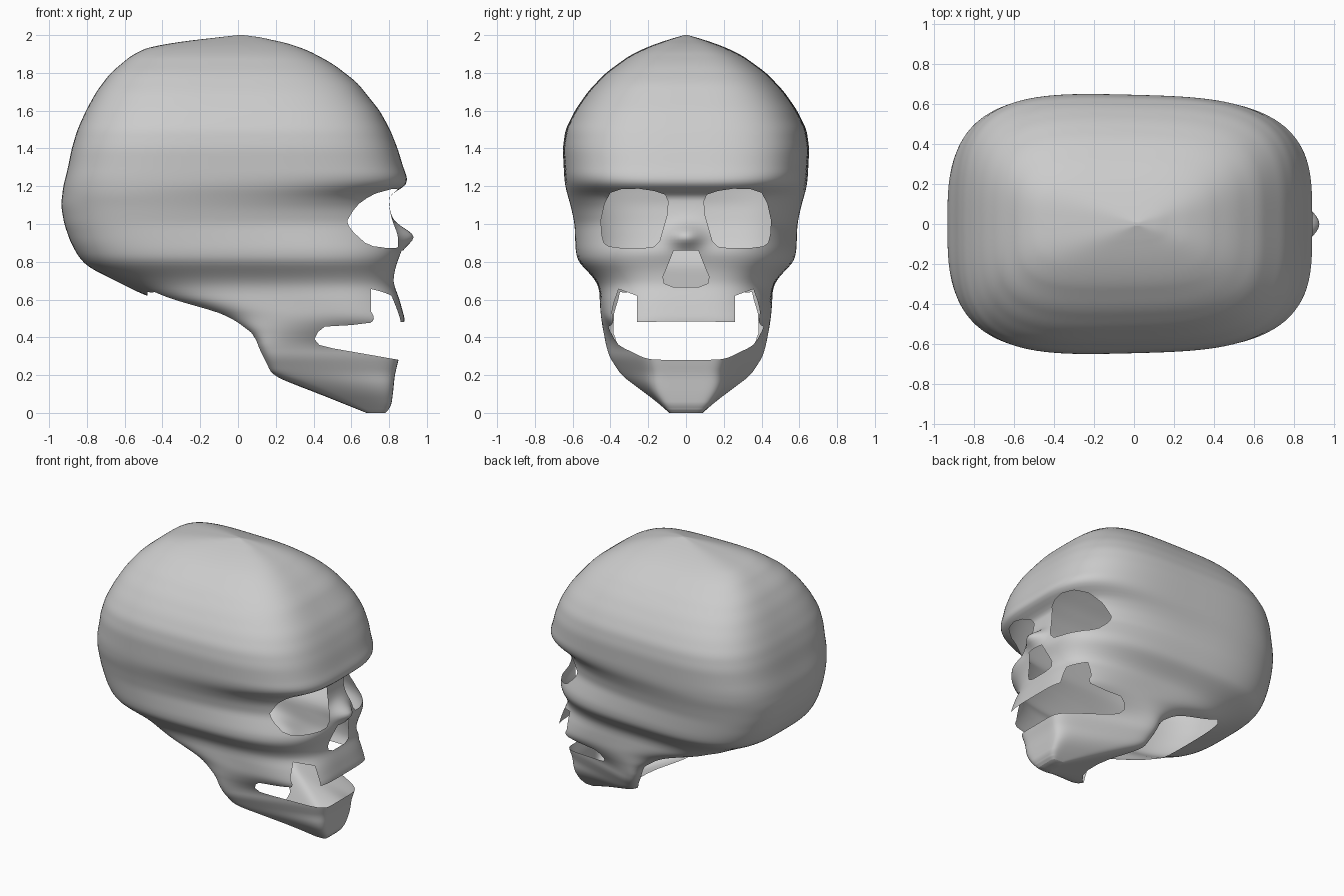
import bpy, bmesh, math

if "Cube" in bpy.data.objects:
    bpy.data.objects.remove(bpy.data.objects["Cube"])

# Profiles as (height, value): back x, front x, half width, front taper, squareness, taper power
BACK = [(0, .68), (.02, .63), (.1, .43), (.2, .17), (.35, .1), (.4, .08), (.45, .01), (.5, -.1),
        (.55, -.24), (.585, -.38), (.625, -.5), (.7, -.65), (.77, -.79), (.82, -.84), (.9, -.885), (1, -.92),
        (1.1, -.937), (1.2, -.925), (1.3, -.9), (1.4, -.88), (1.5, -.85), (1.6, -.805), (1.7, -.75),
        (1.8, -.675), (1.9, -.555), (1.95, -.44), (1.975, -.22), (2, 0)]
FRONT = [(0, .78), (.03, .81), (.1, .82), (.2, .83), (.28, .85), (.49, .885), (.6, .855), (.68, .825),
         (.75, .83), (.85, .86), (.93, .84), (1, .82), (1.1, .8), (1.16, .8), (1.185, .87), (1.21, .895),
         (1.25, .895), (1.3, .875), (1.4, .845), (1.5, .805), (1.6, .75), (1.75, .63), (1.85, .5),
         (1.93, .35), (1.98, .18), (2, .03)]
WIDTH = [(0, .09), (.05, .15), (.1, .22), (.2, .37), (.3, .44), (.37, .46), (.5, .46), (.65, .465),
         (.7, .485), (.75, .53), (.8, .58), (.85, .595), (1, .61), (1.15, .64), (1.2, .65), (1.3, .655),
         (1.4, .66), (1.5, .645), (1.6, .595), (1.7, .525), (1.8, .43), (1.9, .29), (1.96, .15), (2, .01)]
TAPER = [(0, .95), (.1, .75), (.2, .5), (.35, .46), (.5, .86), (.62, .92), (.8, .9), (.88, .87), (1, .78),
         (1.08, .8), (1.17, .88), (1.25, .93), (2, .95)]
SQUARE = [(0, 6), (.2, 8), (.38, 8), (.5, 4), (.65, 3.4), (1.1, 3.2), (1.25, 3.6), (2, 3.6)]
POWER = [(0, 1), (.4, 1), (.55, 2), (2, 2)]


def lerp(table, z):
    z = min(max(z, 0), 2)
    for (z0, v0), (z1, v1) in zip(table, table[1:]):
        if z <= z1:
            return v0 + (v1 - v0) * (z - z0) / (z1 - z0)
    return table[-1][1]


def value(table, z):
    # small moving average rounds the profile corners
    h = min(.025, z, 2 - z)
    return sum(lerp(table, z + h * k / 3) for k in range(-3, 4)) / 7


bone = bpy.data.materials.new("bone")
cut = bpy.data.materials.new("cut")


def make_object(name, bm):
    bmesh.ops.recalc_face_normals(bm, faces=bm.faces)
    me = bpy.data.meshes.new(name)
    bm.to_mesh(me)
    bm.free()
    me.materials.append(bone)
    me.materials.append(cut)
    ob = bpy.data.objects.new(name, me)
    bpy.context.collection.objects.link(ob)
    return ob


# Skull and jaw: one loft of horizontal rings
N, M = 180, 160
bm = bmesh.new()
rings = []
for i in range(N + 1):
    z = 1 - math.cos(math.pi * i / N)
    xb, xf, w, f, n, p = (value(t, z) for t in (BACK, FRONT, WIDTH, TAPER, SQUARE, POWER))
    ring = []
    for j in range(M):
        a = 2 * math.pi * j / M
        c, s = math.cos(a), math.sin(a)
        r = (abs(c) ** n + abs(s) ** n) ** (-1 / n)
        t = r * c
        x = (xb + xf) / 2 + (xf - xb) / 2 * t
        y = w * r * s * (1 - (1 - f) * max((t + 1) / 2, 0) ** p)
        if c > 0:  # nose bump
            x += .09 * math.exp(-((z - .935) / .06) ** 2 - (y / .09) ** 2)
        ring.append(bm.verts.new((x, y, z)))
    rings.append(ring)
for a, b in zip(rings, rings[1:]):
    for j in range(M):
        k = (j + 1) % M
        bm.faces.new((a[j], a[k], b[k], b[j]))
bm.faces.new(rings[0])
bm.faces.new(rings[-1])
skull = make_object("skull", bm)

cutters = []


def cutter(name, pts, axis, lo, hi):
    # prism of a 2D outline along one axis
    bm = bmesh.new()

    def at(p, d):
        v = list(p)
        v.insert(axis, d)
        return bm.verts.new(v)
    a = [at(p, lo) for p in pts]
    b = [at(p, hi) for p in pts]
    bm.faces.new(a)
    bm.faces.new(b[::-1])
    for i in range(len(pts)):
        k = (i + 1) % len(pts)
        bm.faces.new((a[i], b[i], b[k], a[k]))
    for fc in bm.faces:
        fc.material_index = 1
    ob = make_object(name, bm)
    ob.hide_render = True
    cutters.append(ob)


# Eye sockets and the gaps beside the upper teeth
EYE = [(.095, 1.12), (.11, 1.155), (.17, 1.175), (.25, 1.187), (.34, 1.185), (.4, 1.165), (.43, 1.11), (.45, 1.02),
       (.447, .95), (.435, .9), (.41, .882), (.35, .874), (.23, .872), (.17, .88), (.14, .91), (.12, .98), (.1, 1.05)]
GAP = [(.26, .44), (.26, .62), (.3, .635), (.37, .66), (.41, .67), (.43, .64), (.4, .6), (.38, .44)]
for s in (1, -1):
    cutter("eye_cut", [(s * y, z) for y, z in EYE], 0, .4, 1.3)
    cutter("tooth_gap_cut", [(s * y, z) for y, z in GAP], 0, .705, 1.3)

# Nose opening
NOSE = [(.065, .86), (.085, .81), (.122, .72), (.115, .685), (.07, .667)]
cutter("nose_cut", NOSE + [(-y, z) for y, z in NOSE[::-1]], 0, .5, 1.3)

# Mouth slot between upper teeth and jaw
cutter("mouth_cut", [(.74, .482), (.6, .465), (.46, .457), (.425, .43), (.405, .39), (.43, .36), (.5, .342),
                     (.85, .281), (1.3, .279), (1.3, .484)], 1, -.9, .9)

# Open base behind and under the jaw
BASE = [(-.48, .3), (-.44, .35), (-.1, .38), (.07, .385), (.15, .34), (.25, .24), (.33, .14), (.36, .05)]
cutter("base_cut", BASE + [(x, -y) for x, y in BASE[::-1]], 2, -.2, .9)

# Apply the cuts, then drop the cut walls so only a thin shell remains
for c in cutters:
    m = skull.modifiers.new(c.name, 'BOOLEAN')
    m.operation = 'DIFFERENCE'
    m.solver = 'EXACT'
    m.object = c
dg = bpy.context.evaluated_depsgraph_get()
shell = bpy.data.meshes.new_from_object(skull.evaluated_get(dg))
skull.modifiers.clear()
bm = bmesh.new()
bm.from_mesh(shell)
bmesh.ops.delete(bm, geom=[f for f in bm.faces if f.material_index == 1], context='FACES')
for f in bm.faces:
    f.smooth = True
bm.to_mesh(shell)
bm.free()
shell.materials.clear()
skull.data = shell
for c in cutters:
    bpy.data.objects.remove(c)
for m in (bone, cut):
    bpy.data.materials.remove(m)
